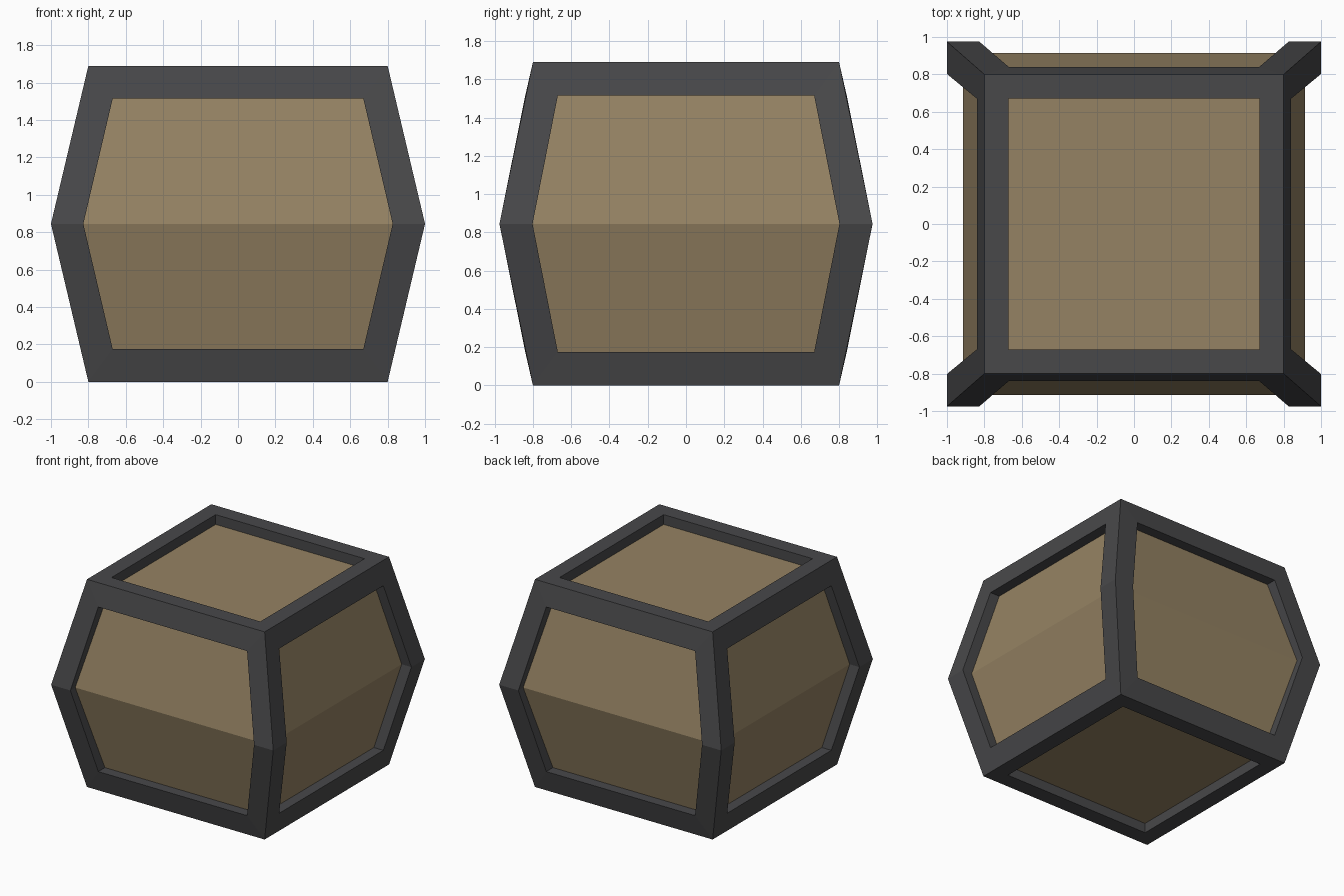
import bpy, bmesh
from mathutils import Vector

if "Cube" in bpy.data.objects:
    bpy.data.objects.remove(bpy.data.objects["Cube"])

H, MID = 1.69, 0.845          # height and widest level
CORNER = 0.80                 # half width at top and bottom
MX, MY = 1.0, 0.975           # half widths at the widest level


def material(name, rgb):
    m = bpy.data.materials.new(name)
    m.diffuse_color = (*rgb, 1)
    m.use_nodes = True
    m.node_tree.nodes["Principled BSDF"].inputs["Base Color"].default_value = m.diffuse_color
    return m


def finish(bm, name, mat):
    bmesh.ops.remove_doubles(bm, verts=bm.verts, dist=0.0005)
    bmesh.ops.recalc_face_normals(bm, faces=bm.faces)
    me = bpy.data.meshes.new(name)
    bm.to_mesh(me)
    bm.free()
    me.materials.append(mat)
    ob = bpy.data.objects.new(name, me)
    bpy.context.collection.objects.link(ob)
    return ob


def bridge(bm, a, b):
    n = len(a)
    for i in range(n):
        j = (i + 1) % n
        bm.faces.new([bm.verts.new(p) for p in (a[i], a[j], b[j], b[i])])


def side_loop(end_w, end_out, z_in, mid_w, mid_out):
    # six-point outline of a side: (along, outward, height)
    pts = [(end_w, end_out, z_in), (mid_w, mid_out, MID), (end_w, end_out, H - z_in)]
    return pts + [(-u, o, z) for u, o, z in reversed(pts)]


frame_mat = material("dark_metal", (0.065, 0.065, 0.068))
panel_mat = material("brown_panel", (0.30, 0.225, 0.125))

# Frame: border strips of every side plus the walls of each recess
bm = bmesh.new()
for axis in "xy":
    out, along = (MX, MY) if axis == "x" else (MY, MX)
    outer = side_loop(CORNER, CORNER, 0, along, out)
    inner = side_loop(0.67, 0.84, 0.175, along - 0.173, out)
    deep = [(u, o - 0.1, z) for u, o, z in inner]
    for s in (1, -1):
        def place(loop):
            return [Vector((s * o, u, z)) if axis == "x" else Vector((u, s * o, z))
                    for u, o, z in loop]
        bridge(bm, place(outer), place(inner))
        bridge(bm, place(inner), place(deep))


def square(w, z):
    return [Vector((x * w, y * w, z)) for x, y in ((1, 1), (-1, 1), (-1, -1), (1, -1))]


for z, d in ((0, 1), (H, -1)):
    bridge(bm, square(CORNER, z), square(0.67, z))
    bridge(bm, square(0.67, z), square(0.67, z + d * 0.085))
finish(bm, "frame", frame_mat)

# Inset panels: one bulging body showing through the frame openings
bm = bmesh.new()
low, mid, top = square(0.732, 0.08), square(0.913, MID), square(0.732, H - 0.08)
bridge(bm, low, mid)
bridge(bm, mid, top)
for ring in (low, top):
    bm.faces.new([bm.verts.new(p) for p in ring])
finish(bm, "inset_panels", panel_mat)
